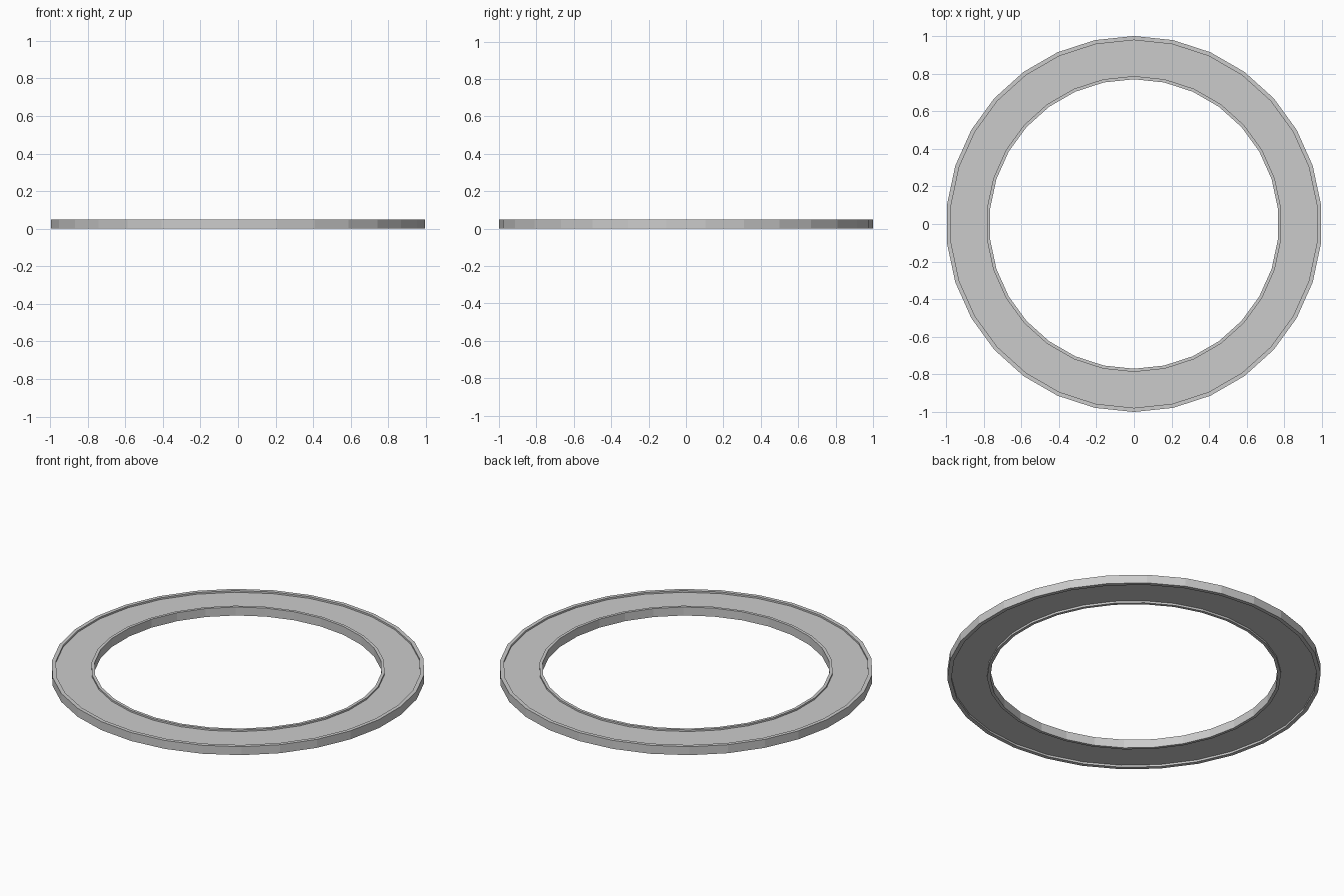
import bpy, bmesh
from math import cos, sin, pi

if "Cube" in bpy.data.objects:
    bpy.data.objects.remove(bpy.data.objects["Cube"])

SIDES = 30

# Ring cross-section (radius, height): thin rims around shallow recessed faces
profile = [
    (1.0, 0.0), (1.0, 0.05), (0.978, 0.05), (0.978, 0.04),
    (0.787, 0.04), (0.787, 0.05), (0.77, 0.05), (0.77, 0.0),
    (0.787, 0.0), (0.787, 0.012), (0.978, 0.012), (0.978, 0.0),
]


def lathe(name, profile, sides):
    bm = bmesh.new()
    loops = []
    for i in range(sides):
        a = pi / 2 + 2 * pi * i / sides
        loops.append([bm.verts.new((r * cos(a), r * sin(a), z)) for r, z in profile])
    n = len(profile)
    for i in range(sides):
        p, q = loops[i], loops[(i + 1) % sides]
        for j in range(n):
            k = (j + 1) % n
            bm.faces.new((p[j], q[j], q[k], p[k]))
    bmesh.ops.recalc_face_normals(bm, faces=bm.faces)
    mesh = bpy.data.meshes.new(name)
    bm.to_mesh(mesh)
    bm.free()
    obj = bpy.data.objects.new(name, mesh)
    bpy.context.collection.objects.link(obj)
    return obj


# Flat faceted ring
lathe("flat_ring", profile, SIDES)
